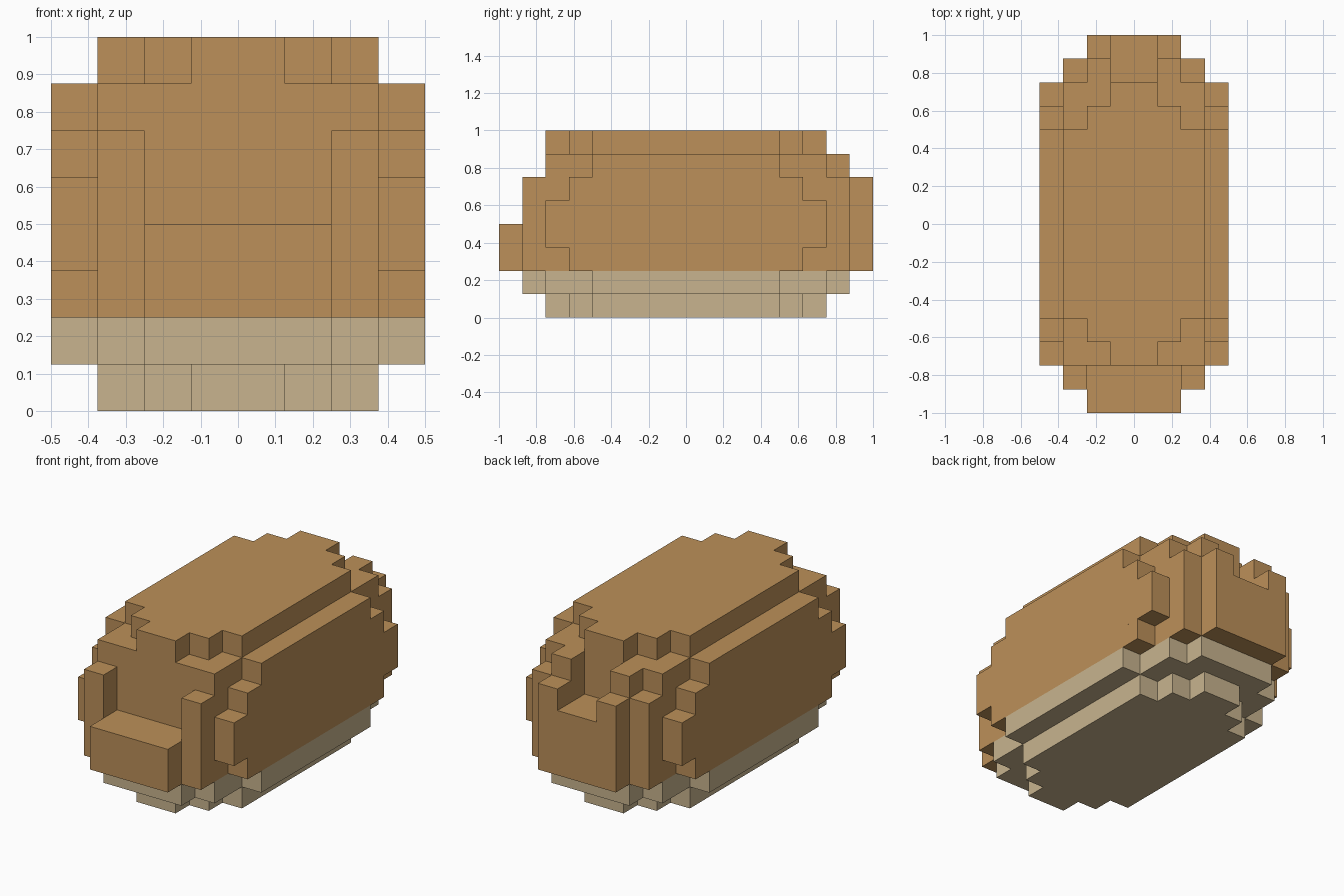
import bpy
import bmesh

STEP = 0.125  # size of one block

cube = bpy.data.objects.get("Cube")
if cube:
    bpy.data.objects.remove(cube, do_unlink=True)


def make_material(name, rgb):
    mat = bpy.data.materials.new(name)
    mat.use_nodes = True
    mat.diffuse_color = (*rgb, 1)
    mat.node_tree.nodes["Principled BSDF"].inputs["Base Color"].default_value = (*rgb, 1)
    return mat


brown = make_material("warm brown", (0.503, 0.279, 0.100))
tan = make_material("pale tan", (0.578, 0.456, 0.271))


def stepped_edge(reach):
    """Stepped line from -x to +x, mirrored; reach lists depth per column, centre outward."""
    columns = [(i, i + 1, d) for i, d in enumerate(reach)]
    columns = [(-b, -a, d) for a, b, d in reversed(columns)] + columns
    points = []
    for a, b, depth in columns:
        if points and points[-1][1] == depth:
            points.pop()
        else:
            points.append((a, depth))
        points.append((b, depth))
    return points


def add_layer(name, bottom, top, front, back, material):
    """Extrude a stepped outline between two heights."""
    outline = [(x, -d) for x, d in stepped_edge(front)]
    outline += reversed(stepped_edge(back))
    bm = bmesh.new()
    face = bm.faces.new([bm.verts.new((x * STEP, y * STEP, bottom * STEP)) for x, y in outline])
    result = bmesh.ops.extrude_face_region(bm, geom=[face], use_keep_orig=True)
    raised = [v for v in result["geom"] if isinstance(v, bmesh.types.BMVert)]
    bmesh.ops.translate(bm, verts=raised, vec=(0, 0, (top - bottom) * STEP))
    bmesh.ops.recalc_face_normals(bm, faces=bm.faces)
    mesh = bpy.data.meshes.new(name)
    bm.to_mesh(mesh)
    bm.free()
    mesh.materials.append(material)
    obj = bpy.data.objects.new(name, mesh)
    bpy.context.collection.objects.link(obj)


cap = (6, 5, 4)

# Pale underside
add_layer("underside_base", 0, 1, cap, cap, tan)
add_layer("underside_rim", 1, 2, (7, 7, 6, 4), (7, 7, 6, 4), tan)

# Brown body, with a front ledge and a notch in the back
add_layer("lower_body", 2, 3, (8, 8, 7, 5), (8, 8, 7, 5), brown)
add_layer("front_ledge_body", 3, 4, (8, 8, 7, 6), (8, 8, 7, 6), brown)
add_layer("middle_body", 4, 5, (6, 6, 7, 6), (8, 8, 7, 6), brown)
add_layer("back_notch_body", 5, 6, (6, 6, 7, 5), (6, 8, 7, 5), brown)
add_layer("upper_body", 6, 7, (6, 6, 6, 4), (6, 7, 6, 4), brown)
add_layer("top_cap", 7, 8, cap, cap, brown)
